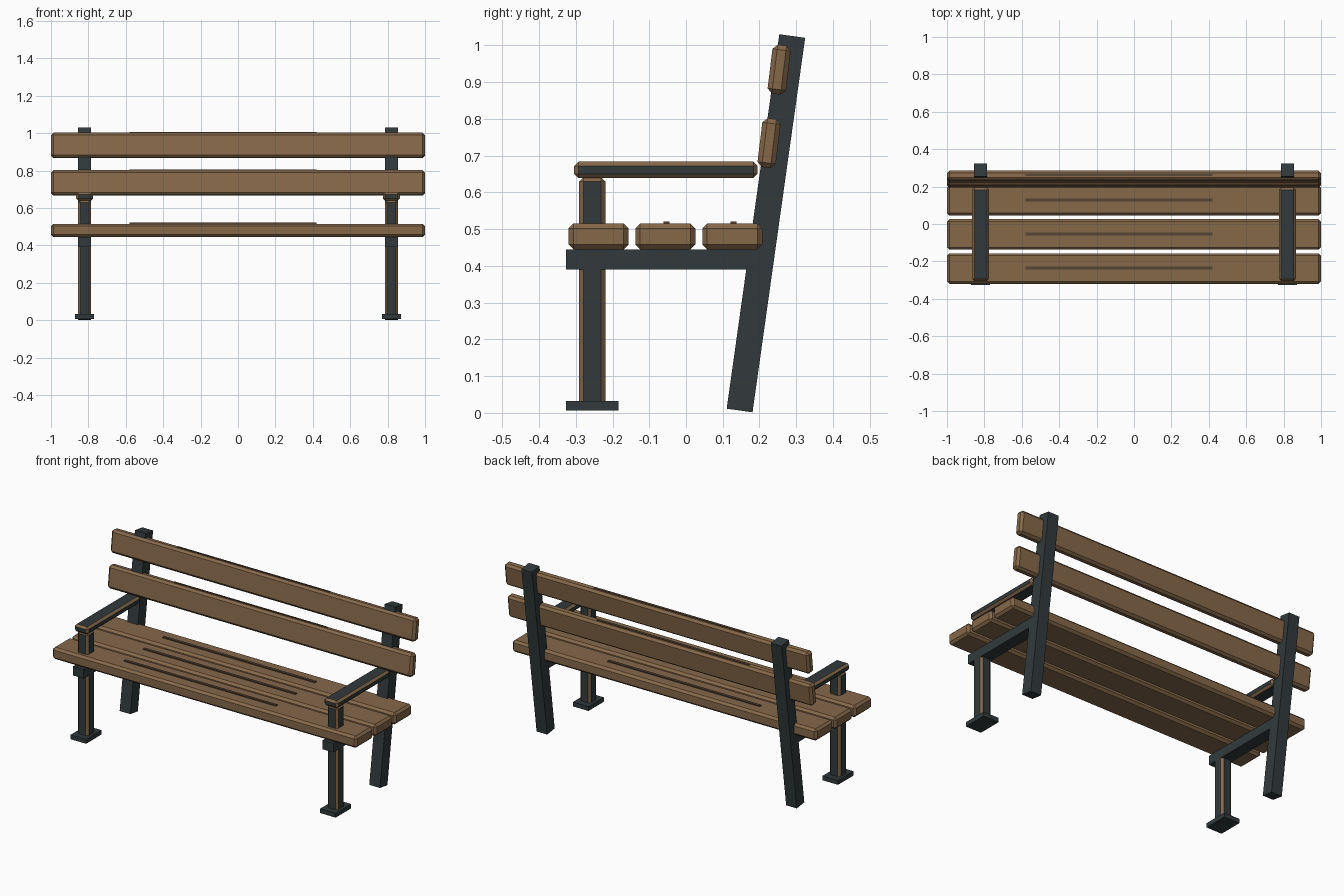
import bpy
from math import radians, sin, cos

if "Cube" in bpy.data.objects:
    bpy.data.objects.remove(bpy.data.objects["Cube"])


def material(name, rgb):
    m = bpy.data.materials.new(name)
    m.diffuse_color = (*rgb, 1)
    m.use_nodes = True
    m.node_tree.nodes["Principled BSDF"].inputs["Base Color"].default_value = m.diffuse_color
    return m


wood = material("wood", (0.24, 0.14, 0.068))
grain = material("dark_grain", (0.09, 0.058, 0.034))
iron = material("iron", (0.032, 0.042, 0.045))


def box(name, center, size, mats, tilt=0.0, chamfer=0.0):
    """Box leaning back by tilt; a second material colours the chamfer."""
    bpy.ops.mesh.primitive_cube_add(size=1, location=center)
    ob = bpy.context.object
    ob.name = name
    ob.scale = size
    bpy.ops.object.transform_apply(location=False, rotation=False, scale=True)
    ob.rotation_euler.x = -tilt
    for m in mats:
        ob.data.materials.append(m)
    if chamfer:
        b = ob.modifiers.new("chamfer", 'BEVEL')
        b.width = chamfer
        b.segments = 1
        b.material = len(mats) - 1
    return ob


# Seat slats with a raised grain strip on each
for i, y in enumerate((-0.238, -0.056, 0.126)):
    box(f"seat_slat_{i + 1}", (0, y, 0.48), (2, 0.163, 0.07), [wood], chamfer=0.013)
    box(f"seat_grain_{i + 1}", (-0.08, y + 0.003, 0.517), (1, 0.016, 0.008), [grain])

# Leaning back slats, grain strip along the top edge
lean = radians(7)
for i, (y, z) in enumerate(((0.226, 0.734), (0.2535, 0.934))):
    box(f"back_slat_{i + 1}", (0, y, z), (2, 0.05, 0.134), [wood], lean, 0.013)
    box(f"back_grain_{i + 1}", (-0.08, y + 0.068 * sin(lean), z + 0.068 * cos(lean)),
        (1, 0.012, 0.006), [grain], lean)

# Side frames, left and right
for side, x in (("left", -0.82), ("right", 0.82)):
    box(f"{side}_rear_post", (x, 0.2175, 0.516), (0.07, 0.071, 1.029), [iron], radians(8))
    box(f"{side}_front_leg", (x, -0.255, 0.33), (0.07, 0.071, 0.622), [iron, wood], chamfer=0.012)
    box(f"{side}_foot", (x, -0.255, 0.02), (0.102, 0.144, 0.026), [iron])
    box(f"{side}_seat_beam", (x, -0.067, 0.417), (0.07, 0.52, 0.054), [iron])
    box(f"{side}_armrest", (x, -0.055, 0.661), (0.09, 0.5, 0.045), [iron, wood], chamfer=0.012)
